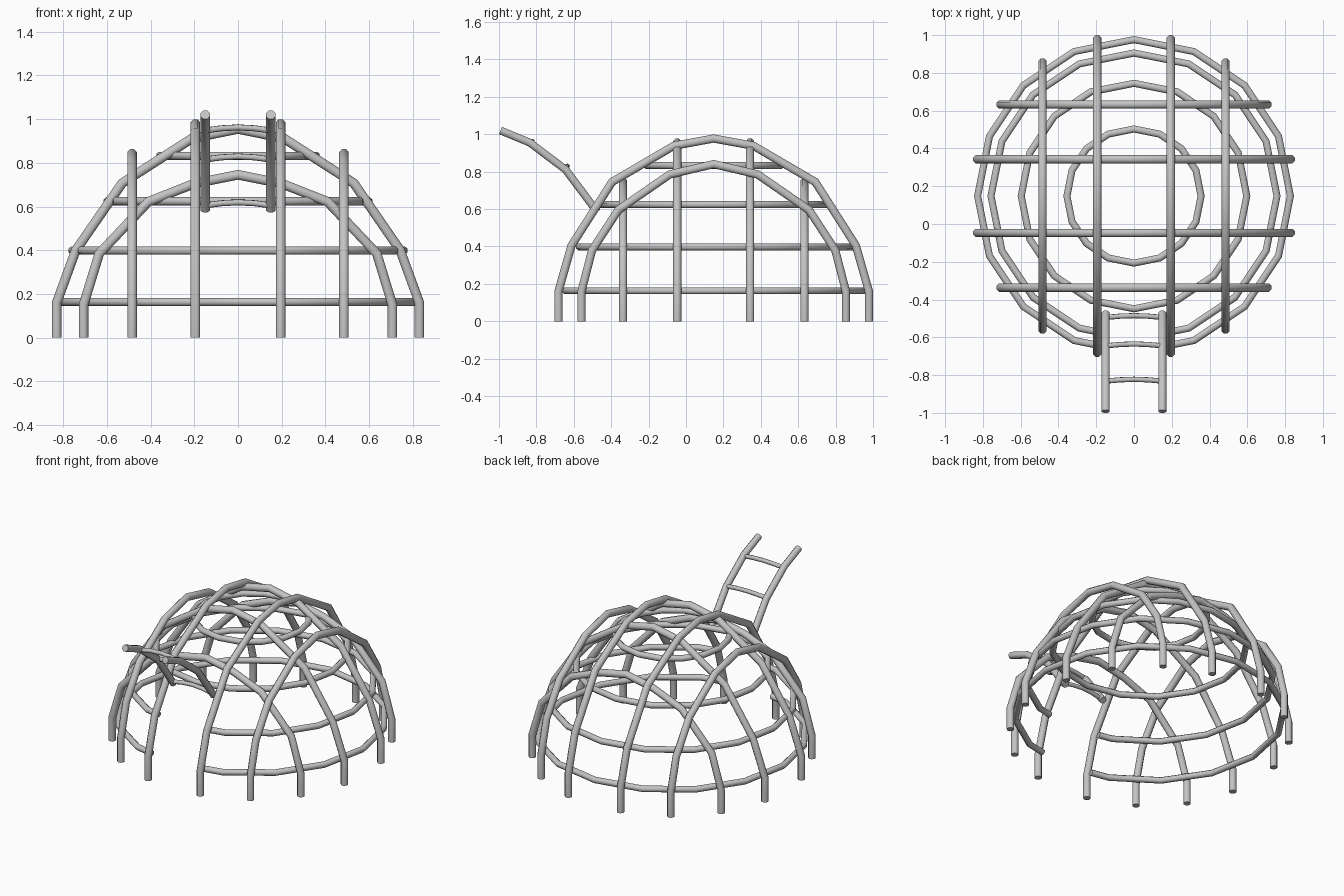
import bpy, bmesh
from math import sin, cos, pi, radians
from mathutils import Vector

cube = bpy.data.objects.get("Cube")
if cube:
    bpy.data.objects.remove(cube, do_unlink=True)

CENTRE_Y = 0.148   # middle of the dome
POLE_R, RING_R, RUNG_R = 0.0235, 0.02, 0.014

steel = bpy.data.materials.new("grey steel")
steel.use_nodes = True
steel.diffuse_color = (0.55, 0.55, 0.55, 1)
steel.node_tree.nodes["Principled BSDF"].inputs["Base Color"].default_value = (0.55, 0.55, 0.55, 1)


def tube(name, points, radius, side, closed=False, sides=8):
    """Mitred tube along a path that lies roughly in the plane with normal side."""
    pts = [Vector(p) for p in points]
    side = Vector(side)
    n = len(pts)
    bm = bmesh.new()
    rings = []
    for i, p in enumerate(pts):
        before = pts[i - 1] if i or closed else None
        after = pts[(i + 1) % n] if i < n - 1 or closed else None
        d_in = (p - before).normalized() if before else (after - p).normalized()
        d_out = (after - p).normalized() if after else d_in
        tangent = (d_in + d_out).normalized()
        across = side.cross(tangent).normalized()
        mitre = 1 / tangent.dot(d_in)
        ring = []
        for k in range(sides):
            a = 2 * pi * (k + 0.5) / sides
            ring.append(bm.verts.new(p + radius * (side * cos(a) + across * sin(a) * mitre)))
        rings.append(ring)
    for i in range(n if closed else n - 1):
        a, b = rings[i], rings[(i + 1) % n]
        for k in range(sides):
            m = (k + 1) % sides
            bm.faces.new((a[k], a[m], b[m], b[k]))
    if not closed:
        bm.faces.new(rings[0])
        bm.faces.new(rings[-1])
    bmesh.ops.recalc_face_normals(bm, faces=bm.faces)
    mesh = bpy.data.meshes.new(name)
    bm.to_mesh(mesh)
    bm.free()
    mesh.materials.append(steel)
    obj = bpy.data.objects.new(name, mesh)
    bpy.context.collection.objects.link(obj)
    bpy.ops.object.select_all(action='DESELECT')
    obj.select_set(True)
    bpy.context.view_layer.objects.active = obj
    bpy.ops.object.shade_smooth_by_angle(angle=radians(50))
    return obj


# Arches: half profiles (distance from middle, height), mirrored to full arches
arches = {
    "long_arch": (0.195, [(0.83, 0), (0.83, 0.16), (0.76, 0.405), (0.543, 0.745), (0.213, 0.938), (0, 0.977)]),
    "short_long_arch": (0.485, [(0.707, 0), (0.707, 0.16), (0.65, 0.38), (0.51, 0.595), (0.235, 0.785), (0, 0.84)]),
    "cross_arch": (0.195, [(0.83, 0), (0.83, 0.16), (0.742, 0.4), (0.53, 0.707), (0.21, 0.912), (0, 0.955)]),
    "short_cross_arch": (0.485, [(0.707, 0), (0.707, 0.15), (0.635, 0.385), (0.41, 0.622), (0.2, 0.705), (0, 0.745)]),
}
for name, (offset, half) in arches.items():
    profile = half + [(-d, z) for d, z in reversed(half[:-1])]
    for label, s in (("a", -1), ("b", 1)):
        if "long" in name:
            path = [(s * offset, CENTRE_Y + d, z) for d, z in profile]
            tube(f"{name}_{label}", path, POLE_R, (1, 0, 0))
        else:
            path = [(d, CENTRE_Y + s * offset, z) for d, z in profile]
            tube(f"{name}_{label}", path, POLE_R, (0, 1, 0))


# Rings: the two lower ones stop at the doorway poles
def ring_point(r, angle, z):
    return (r * sin(angle), CENTRE_Y - r * cos(angle), z)


STEP = pi / 8
for name, r, z, opened in (("base_ring", 0.828, 0.163, True), ("lower_ring", 0.757, 0.398, True),
                           ("upper_ring", 0.597, 0.624, False), ("crown_ring", 0.355, 0.832, False)):
    if opened:
        path = [ring_point(r, i * STEP, z) for i in range(1, 16)]
        first = Vector(path[0])
        front = Vector(ring_point(r, 0, z))
        end = first.lerp(front, (first.x - 0.195) / first.x)
        path = [end] + path + [Vector((-end.x, end.y, z))]
    else:
        path = [ring_point(r, i * STEP, z) for i in range(16)]
    tube(name, path, RING_R, (0, 0, 1), closed=not opened)

# Entry ladder: two bent rails leaning out of the front
rail = [(-0.475, 0.585), (-0.643, 0.81), (-0.835, 0.955), (-0.992, 1.02)]
for label, x in (("right", -0.15), ("left", 0.15)):
    tube(f"ladder_rail_{label}", [(x, y, z) for y, z in rail], 0.0225, (1, 0, 0))

# Slightly bowed rungs
for i, (y, z) in enumerate(((-0.495, 0.605), (-0.645, 0.815), (-0.832, 0.948))):
    path = [(x, y + b * 0.7, z + b) for x, b in ((-0.15, 0), (-0.075, 0.01), (0, 0.014), (0.075, 0.01), (0.15, 0))]
    tube(f"ladder_rung_{i + 1}", path, RUNG_R, Vector((0, -0.82, 0.57)).normalized())
